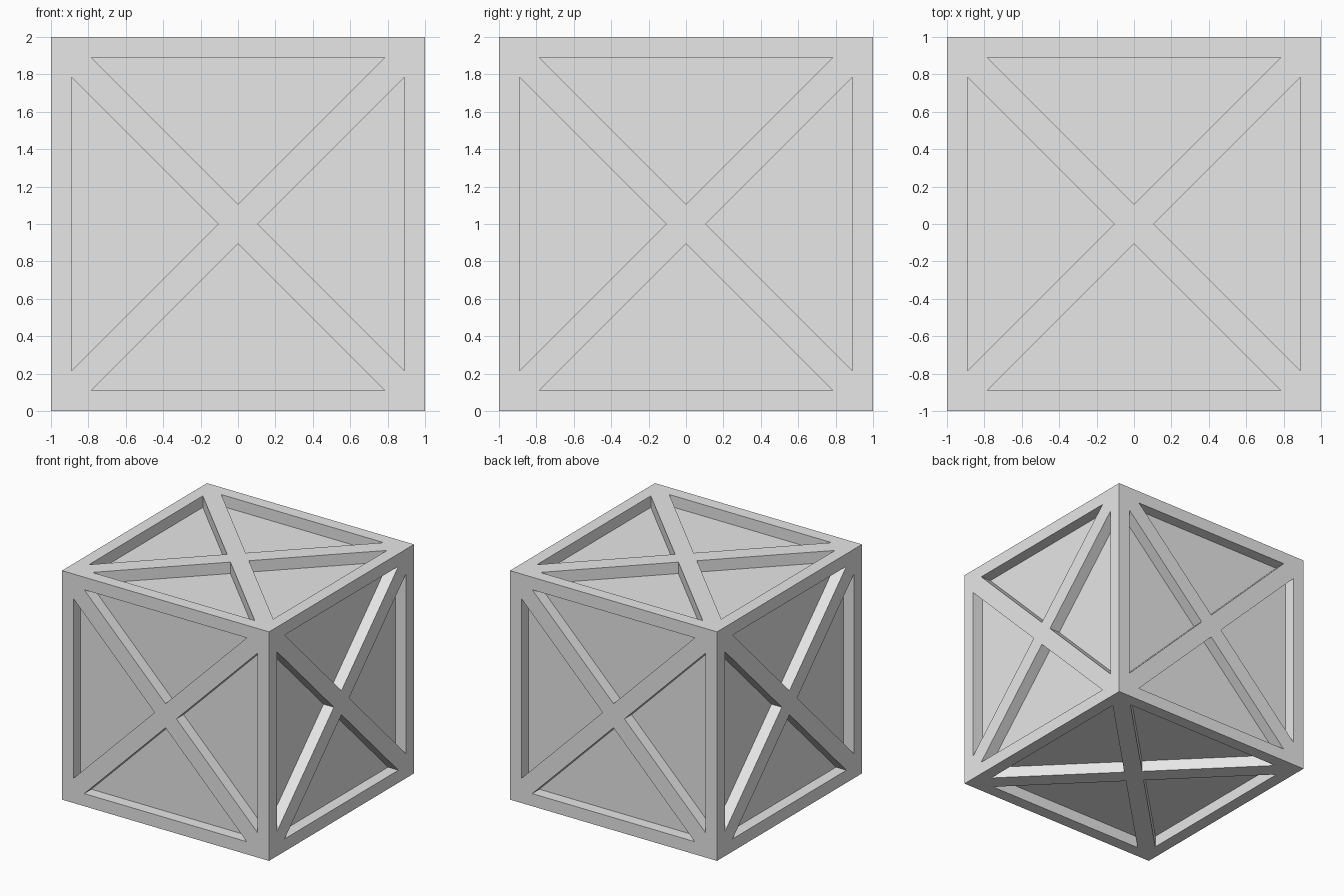
import bpy
import bmesh
from math import radians
from mathutils import Matrix, Vector

HALF = 1.0      # half the cube's side
RIM = 0.89      # inner edge of the outer frame
BRACE = 0.105   # panel tip distance from the face centre
DEPTH = 0.1     # how far the panels are sunk

default_cube = bpy.data.objects.get("Cube")
if default_cube:
    bpy.data.objects.remove(default_cube)

# Plain grey material
grey = bpy.data.materials.new("light_grey")
grey.use_nodes = True
colour = (0.8, 0.8, 0.8, 1.0)
grey.diffuse_color = colour
grey.node_tree.nodes["Principled BSDF"].inputs["Base Color"].default_value = colour


def add_panel(bm, transform):
    """One quarter of a cube face: a flat triangular frame round a sunken panel."""
    def ring(tip, base, z):
        w = base - tip
        points = [(0, tip, z), (w, base, z), (-w, base, z)]
        return [bm.verts.new(transform @ Vector(p)) for p in points]

    outer = ring(0, HALF, HALF)
    inner = ring(BRACE, RIM, HALF)
    floor = ring(BRACE, RIM, HALF - DEPTH)
    for a, b in ((outer, inner), (inner, floor)):
        for i in range(3):
            j = (i + 1) % 3
            bm.faces.new((a[i], a[j], b[j], b[i]))
    bm.faces.new(floor)


# Four panels on each of the six sides
bm = bmesh.new()
sides = [Matrix.Rotation(radians(90 * k), 4, 'X') for k in range(4)]
sides += [Matrix.Rotation(radians(a), 4, 'Y') for a in (90, -90)]
lift = Matrix.Translation((0, 0, HALF))
for side in sides:
    for k in range(4):
        add_panel(bm, lift @ side @ Matrix.Rotation(radians(90 * k), 4, 'Z'))
bmesh.ops.remove_doubles(bm, verts=bm.verts, dist=0.0001)
bmesh.ops.recalc_face_normals(bm, faces=bm.faces)

# Braced crate
mesh = bpy.data.meshes.new("braced_crate")
bm.to_mesh(mesh)
bm.free()
mesh.materials.append(grey)
crate = bpy.data.objects.new("braced_crate", mesh)
bpy.context.collection.objects.link(crate)
